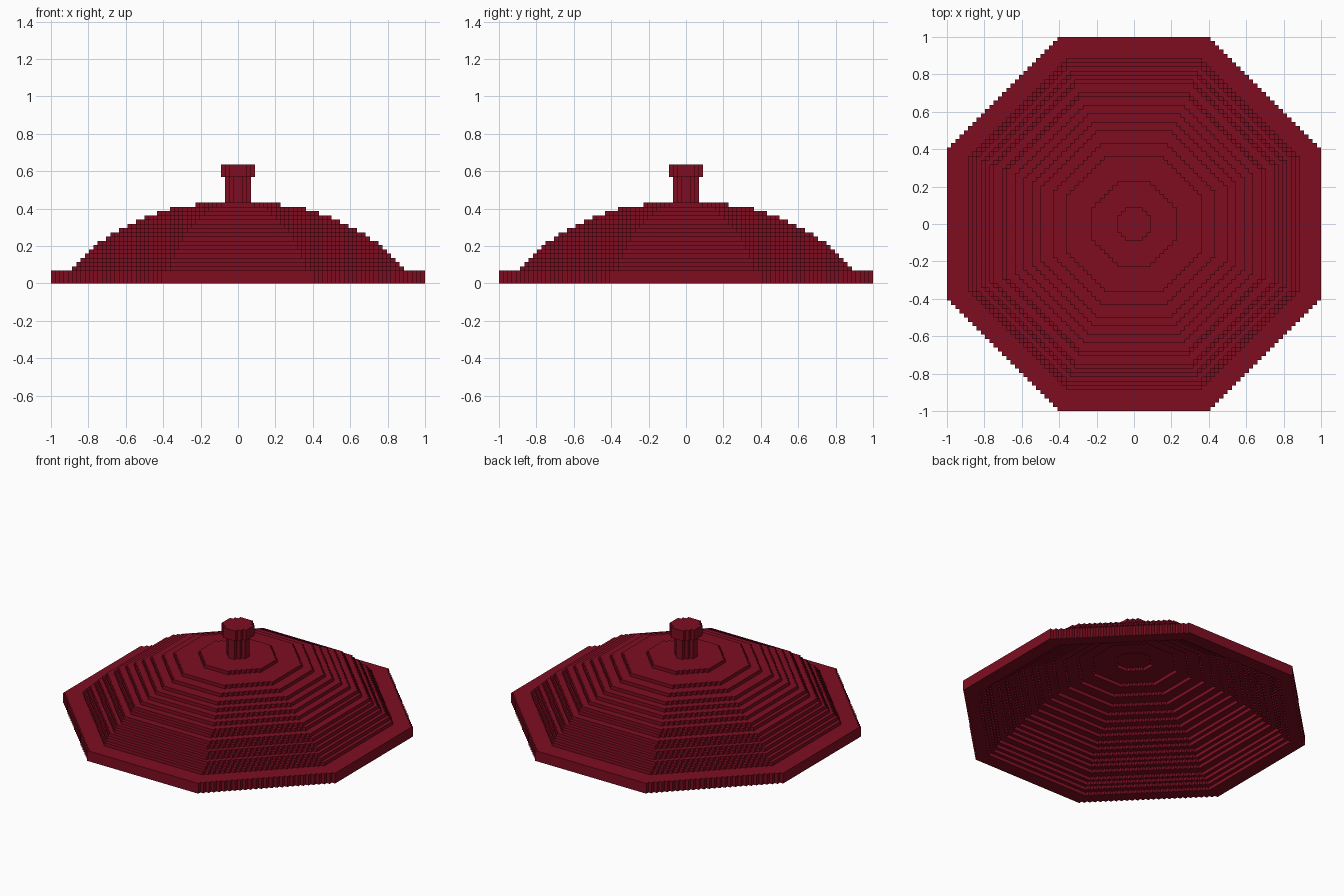
import bpy, bmesh, math

if "Cube" in bpy.data.objects:
    bpy.data.objects.remove(bpy.data.objects["Cube"])

V = 2 / 88  # block size

red = bpy.data.materials.new("deep_red")
red.diffuse_color = (0.21, 0.004, 0.015, 1)
red.use_nodes = True
red.node_tree.nodes["Principled BSDF"].inputs["Base Color"].default_value = red.diffuse_color


def in_octagon(i, j, r):
    """Is block column (i, j) inside an octagon of half width r blocks?"""
    x, y = abs(i + 0.5), abs(j + 0.5)
    return max(x, y) < r and x + y < math.sqrt(2) * (r - 0.2)


def layer(k, r, inner=0):
    n = math.ceil(r)
    return {(i, j, k) for i in range(-n, n) for j in range(-n, n)
            if in_octagon(i, j, r) and not (inner > 0 and in_octagon(i, j, inner))}


def hollow(k):
    """Half width of the domed cavity at layer k."""
    s = 54.3 ** 2 - (k + 0.5 + 36.6) ** 2
    return round(math.sqrt(s)) if s > 0 else 0


# rim, stepped dome and knob as sets of blocks
rim, dome, knob = set(), set(), set()
for k in range(3):
    rim |= layer(k, 44, hollow(k))
steps = [39, 38, 37, 36, 35, 34, 33, 31, 30, 28, 26, 24, 22, 19, 16, 10]
for n, r in enumerate(steps):
    dome |= layer(n + 3, r, hollow(n + 3))
for k in range(19, 28):
    knob |= layer(k, 3 if k < 25 else 4)
everything = rim | dome | knob

# each face direction with its four corners
SIDES = {
    (1, 0, 0): [(1, 0, 0), (1, 1, 0), (1, 1, 1), (1, 0, 1)],
    (-1, 0, 0): [(0, 0, 0), (0, 0, 1), (0, 1, 1), (0, 1, 0)],
    (0, 1, 0): [(0, 1, 0), (0, 1, 1), (1, 1, 1), (1, 1, 0)],
    (0, -1, 0): [(0, 0, 0), (1, 0, 0), (1, 0, 1), (0, 0, 1)],
    (0, 0, 1): [(0, 0, 1), (1, 0, 1), (1, 1, 1), (0, 1, 1)],
    (0, 0, -1): [(0, 0, 0), (0, 1, 0), (1, 1, 0), (1, 0, 0)],
}


def build(name, blocks):
    """Make a mesh from the exposed faces of the blocks."""
    bm, cache = bmesh.new(), {}
    for b in sorted(blocks):
        for d, corners in SIDES.items():
            if tuple(p + q for p, q in zip(b, d)) in everything:
                continue
            vs = []
            for c in corners:
                key = tuple(p + q for p, q in zip(b, c))
                if key not in cache:
                    cache[key] = bm.verts.new([t * V for t in key])
                vs.append(cache[key])
            bm.faces.new(vs)
    me = bpy.data.meshes.new(name)
    bm.to_mesh(me)
    bm.free()
    me.materials.append(red)
    bpy.context.collection.objects.link(bpy.data.objects.new(name, me))


build("rim", rim)
build("dome", dome)
build("knob", knob)
